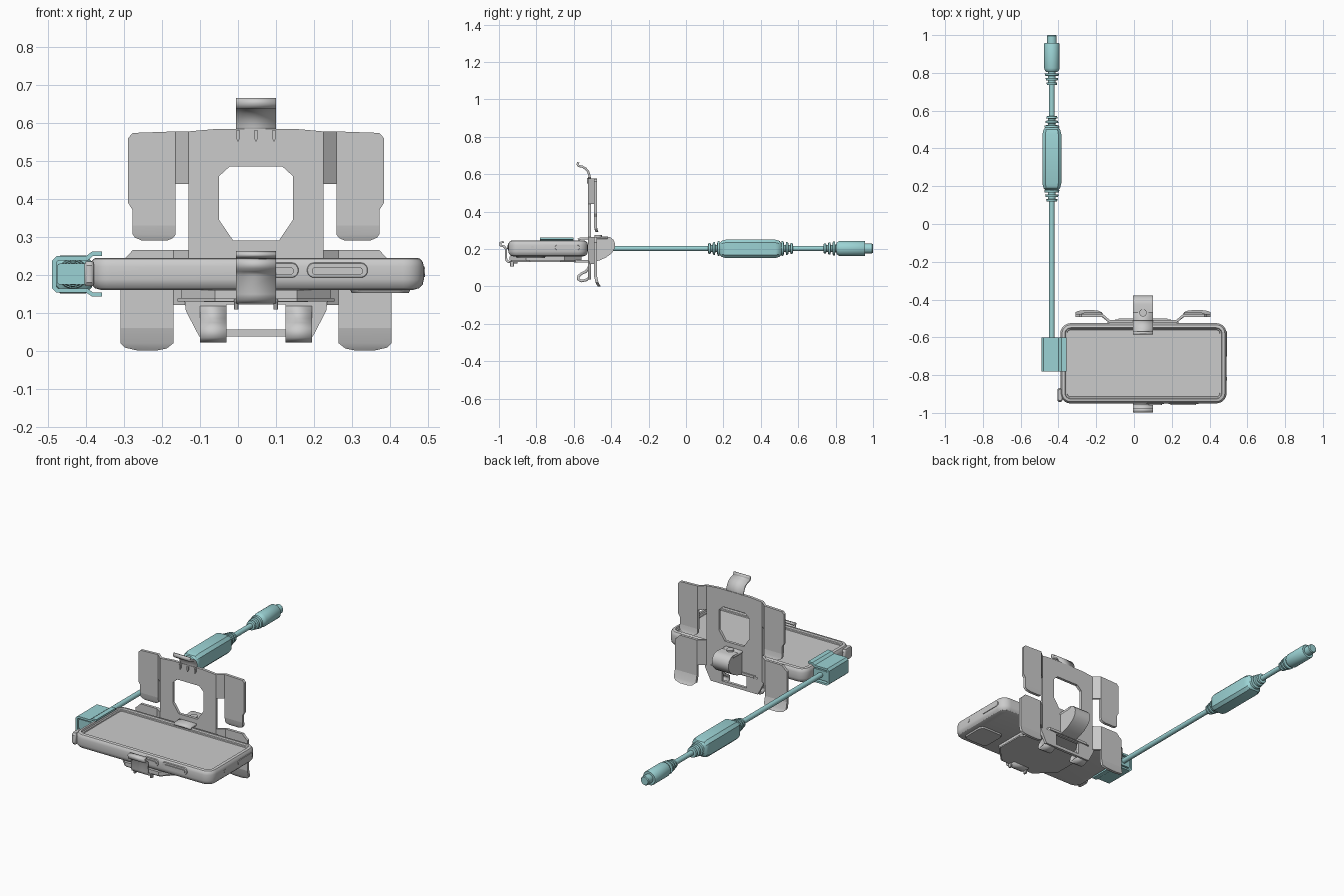
import bpy, bmesh, math
from mathutils import Matrix

if "Cube" in bpy.data.objects:
    bpy.data.objects.remove(bpy.data.objects["Cube"])

CX = 0.0475  # symmetry line of the holder
teal = bpy.data.materials.new("teal")
teal.diffuse_color = (0.33, 0.65, 0.66, 1)
teal.use_nodes = True
teal.node_tree.nodes["Principled BSDF"].inputs["Base Color"].default_value = teal.diffuse_color


def finish(name, bm, mat=None, angle=32):
    bmesh.ops.remove_doubles(bm, verts=bm.verts, dist=1e-5)
    bmesh.ops.recalc_face_normals(bm, faces=bm.faces)
    me = bpy.data.meshes.new(name)
    bm.to_mesh(me)
    bm.free()
    for p in me.polygons:
        p.use_smooth = True
    me.set_sharp_from_angle(angle=math.radians(angle))
    ob = bpy.data.objects.new(name, me)
    bpy.context.collection.objects.link(ob)
    if mat:
        me.materials.append(mat)
    return ob


def to3d(axis, u, v, w):
    return {"x": (w, u, v), "y": (u, w, v), "z": (u, v, w)}[axis]


def prism(name, axis, outlines, a, b, mat=None, shear=None):
    """Extrude 2D outlines (first outer, rest holes) along an axis."""
    cu = bpy.data.curves.new(name + "_outline", "CURVE")
    cu.dimensions, cu.fill_mode, cu.extrude = "2D", "BOTH", abs(b - a) / 2
    for pts in outlines:
        s = cu.splines.new("POLY")
        s.points.add(len(pts) - 1)
        for p, (u, v) in zip(s.points, pts):
            p.co = (u, v, 0, 1)
        s.use_cyclic_u = True
    tmp = bpy.data.objects.new("tmp", cu)
    bpy.context.collection.objects.link(tmp)
    me = bpy.data.meshes.new_from_object(tmp.evaluated_get(bpy.context.evaluated_depsgraph_get()))
    bm = bmesh.new()
    bm.from_mesh(me)
    bpy.data.objects.remove(tmp)
    for v in bm.verts:
        v.co = to3d(axis, v.co.x, v.co.y, v.co.z + (a + b) / 2)
        if shear:
            v.co.y += shear(v.co.z)
    return finish(name, bm, mat)


def rrect(w, h, r, n=6):
    pts = []
    for k, (sx, sy) in enumerate([(1, 1), (-1, 1), (-1, -1), (1, -1)]):
        for i in range(n + 1):
            t = math.pi / 2 * (k + i / n)
            pts.append((sx * (w / 2 - r) + r * math.cos(t), sy * (h / 2 - r) + r * math.sin(t)))
    return pts


def loft(name, axis, cu, cv, rings, mat=None, n=6):
    """Skin rounded rectangles (w, h, r, position) along an axis."""
    bm = bmesh.new()
    loops = [[bm.verts.new(to3d(axis, cu + u, cv + v, pos)) for u, v in rrect(w, h, r, n)]
             for w, h, r, pos in rings]
    m = len(loops[0])
    for A, B in zip(loops, loops[1:]):
        for i in range(m):
            bm.faces.new((A[i], A[(i + 1) % m], B[(i + 1) % m], B[i]))
    bm.faces.new(loops[0])
    bm.faces.new(loops[-1])
    return finish(name, bm, mat)


def strip(name, pts, x0, x1, t=0.012):
    """Bent sheet: a y-z path spread across x and thickened."""
    bm = bmesh.new()
    A = [bm.verts.new((x0, y, z)) for y, z in pts]
    B = [bm.verts.new((x1, y, z)) for y, z in pts]
    for i in range(len(pts) - 1):
        bm.faces.new((A[i], A[i + 1], B[i + 1], B[i]))
    ob = finish(name, bm, angle=40)
    sol = ob.modifiers.new("thick", "SOLIDIFY")
    sol.thickness, sol.offset = t, 0
    return ob


# device in its case, with recessed screen
PX, PY = 0.05, -0.7375
prof = [(.03, .160), (.012, .165), (.003, .175), (0, .188), (0, .222), (.003, .234),
        (.009, .242), (.017, .245), (.024, .245), (.027, .236), (.034, .234), (.036, .229)]
loft("device_case", "z", PX, PY, [(.88 - 2 * i, .425 - 2 * i, .055 - i, z) for i, z in prof])
loft("case_corner_lip", "z", -.392, -.905, [(.02, .06, .01, .17), (.026, .075, .012, .18),
                                           (.026, .075, .012, .225), (.02, .06, .01, .235)])
loft("camera_bump", "z", .375, -.83, [(.15, .15, .03, .152), (.16, .16, .03, .162)])
for nm, x, w in (("short_button", .112, .07), ("long_button", .262, .135)):
    loft(nm + "_rim", "y", x, .212, [(w + .03, .042, .02, -.945), (w + .022, .036, .017, -.953)])
    loft(nm, "y", x, .21, [(w, .02, .0099, -.945), (w, .02, .0099, -.958)])
loft("end_slot_rim", "x", -.635, .208, [(.14, .034, .016, .48), (.13, .026, .0125, .493)])
loft("end_hole", "x", -.82, .208, [(.018, .018, .0089, .48), (.018, .018, .0089, .4925)])

# cradle under the device
def octagon(x0, x1, y0, y1, c):
    return [(x0 + c, y0), (x1 - c, y0), (x1, y0 + c), (x1, y1 - c),
            (x1 - c, y1), (x0 + c, y1), (x0, y1 - c), (x0, y0 + c)]

prism("cradle_plate", "z", [octagon(-.15, .245, -.945, -.56, .09)], .138, .16)
prism("cradle_base", "z", [octagon(-.16, .255, -.935, -.57, .1)], .13, .138)
prism("cradle_neck", "z", [octagon(-.09, .185, -.6, -.5, .01)], .128, .142)
strip("front_clip", [(-.9, .13), (-.945, .13), (-.958, .137), (-.962, .15), (-.962, .2),
                     (-.972, .213), (-.992, .22), (-.993, .234), (-.975, .238)], -.005, .1)
for x in (-.005, .1):
    prism("cradle_pin", "z", [octagon(x - .006, x + .006, -.94, -.92, .003)], .108, .135)

# back plate with octagonal window and lower opening
def sym(half):
    return [(CX + u, z) for u, z in half] + [(CX - u, z) for u, z in reversed(half)]

prism("back_plate", "y", [
    sym([(.1, .585), (.1775, .578), (.1775, .14), (.188, .13), (.185, .105), (.15, .038)]),
    sym([(.07, .485), (.0975, .46), (.0975, .345), (.06, .29)]),
    sym([(.078, .122), (.078, .056)])], -.523, -.507)
for x in (0, CX, .095):
    prism("top_rib", "y", [[(x - .005, .58), (x + .005, .58), (x + .005, .56),
                            (x, .55), (x - .005, .56)]], -.53, -.52)
strip("top_clip", [(-.515, .565), (-.516, .592), (-.522, .612), (-.536, .63), (-.556, .641),
                   (-.574, .644), (-.58, .652), (-.576, .664)], -.005, .1)

# four side wings with curled lips, joined by slanted webs
upper = [(.2125, .33), (.2125, .578), (.325, .574), (.3375, .56), (.3375, .39), (.326, .372), (.326, .33)]
upper_lip = [(.2125, .33), (.326, .33), (.326, .308), (.319, .298), (.3, .29), (.235, .29), (.22, .296), (.2125, .305)]
lower = [(.2175, .06), (.2175, .265), (.325, .265), (.344, .245), (.3575, .235), (.3575, .06)]
lower_lip = [(.2175, .06), (.3575, .06), (.3575, .02), (.345, .008), (.31, 0), (.265, 0), (.235, .006), (.2175, .02)]
for s, side in ((-1, "left"), (1, "right")):
    for nm, body, lip, zb, z0, z1 in (("upper", upper, upper_lip, .33, .44, .578),
                                      ("lower", lower, lower_lip, .06, .12, .265)):
        m = lambda pts: [(CX + s * u, v) for u, v in pts]
        prism(f"{side}_{nm}_wing", "y", [m(body)], -.493, -.477)
        prism(f"{side}_{nm}_lip", "y", [m(lip)], -.493, -.477,
              shear=lambda z, zb=zb: (zb - z) ** 2 * 6)
        prism(f"{side}_{nm}_web", "z", [m([(body[0][0], -.477), (body[0][0], -.493),
                                           (.1775, -.523), (.1775, -.507)])], z0, z1)
    # bottom hooks
    a, b = sorted((CX + s * .078, CX + s * .148))
    strip(f"{side}_bottom_hook", [(-.512, .135), (-.52, .1), (-.535, .08), (-.56, .068), (-.575, .055),
                                  (-.576, .038), (-.56, .029), (-.535, .034), (-.512, .05)], a, b, .014)

# rear clip: arm over the device edge and rounded tongue behind the plate
strip("rear_clip_arm", [(-.576, .25), (-.565, .256), (-.53, .257), (-.42, .26)], -.005, .1)
prism("rear_tongue", "x", [[(-.505, .262), (-.425, .268), (-.402, .262), (-.387, .248), (-.379, .228),
                            (-.38, .208), (-.388, .19), (-.404, .172), (-.428, .155), (-.46, .14),
                            (-.505, .128)]], -.005, .1)
loft("rear_pivot", "z", CX, -.47, [(.04, .04, .0199, .25), (.04, .04, .0199, .274)])

# plug housing: C-shaped shell gripping the end of the device
shell = [(-.358, .261), (-.385, .261), (-.4, .25), (-.478, .25), (-.49, .238), (-.49, .164),
         (-.478, .153), (-.4, .153), (-.385, .143), (-.358, .143), (-.358, .153), (-.382, .153),
         (-.396, .164), (-.474, .164), (-.479, .17), (-.479, .232), (-.474, .238), (-.396, .238),
         (-.382, .25), (-.358, .25)]
prism("plug_shell", "y", [shell], -.78, -.602, teal)
loft("plug_block", "y", -.432, .202, [(.09, .056, .008, -.77), (.09, .056, .008, -.605)], teal, 2)

# cable, strain reliefs, inline box and end connector
LX, LZ = -.435, .203
def tube(name, prof):
    loft(name, "y", LX, LZ, [(2 * r, 2 * r, r * .9999, y) for r, y in prof], teal)

tube("cable", [(.0145, -.61), (.0145, .83)])
def relief(name, start, sign, r0):
    prof = []
    for i in range(3):
        r, y = r0 + .005 * i, start + sign * .024 * i
        prof += [(.02, y), (r, y + sign * .002), (r + .002, y + sign * .013), (.02, y + sign * .015)]
    tube(name, prof + [(.022, start + sign * .08)])

relief("box_relief_near", .118, 1, .028)
relief("box_relief_far", .572, -1, .028)
relief("connector_relief", .735, 1, .026)
loft("inline_box", "y", LX, LZ - .002, [(.06, .05, .012, .175), (.088, .085, .014, .19), (.1, .1, .016, .215),
                                (.1, .1, .016, .475), (.088, .085, .014, .5), (.06, .05, .012, .515)], teal, 1)
tube("end_connector", [(.03, .805), (.038, .815), (.041, .825), (.041, .953), (.038, .958),
                       (.026, .958), (.026, .995), (.022, 1.0)])
